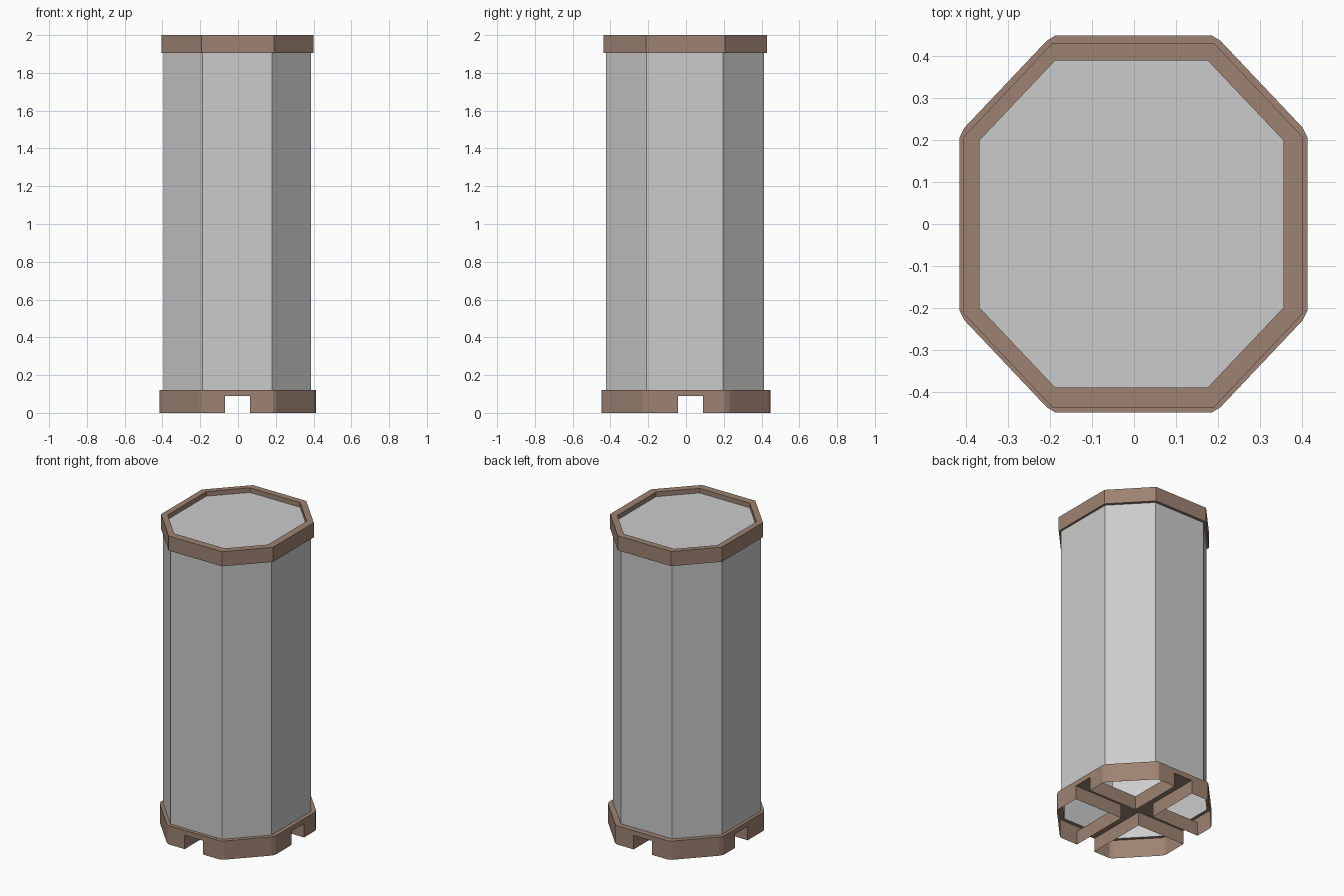
import bpy
import bmesh

cube = bpy.data.objects.get("Cube")
if cube:
    bpy.data.objects.remove(cube, do_unlink=True)


def material(name, colour):
    mat = bpy.data.materials.new(name)
    mat.use_nodes = True
    mat.diffuse_color = colour
    mat.node_tree.nodes["Principled BSDF"].inputs["Base Color"].default_value = colour
    return mat


brown = material("warm brown", (0.34, 0.225, 0.17, 1))
grey = material("light grey", (0.6, 0.6, 0.6, 1))


def outline(corner, cx=-0.006, cy=0.0):
    """Mirror one corner's points (front to side) into a full closed outline."""
    quarter = corner + [(x, -y) for x, y in reversed(corner)]
    full = quarter + [(-x, -y) for x, y in quarter]
    return [(x + cx, y + cy) for x, y in full]


def finish(name, bm, mat):
    mesh = bpy.data.meshes.new(name)
    bm.to_mesh(mesh)
    bm.free()
    mesh.materials.append(mat)
    obj = bpy.data.objects.new(name, mesh)
    bpy.context.collection.objects.link(obj)
    return obj


def loft(name, loops, mat, cap_start=False, cap_end=False):
    """Join (outline, height) loops with quads, with optional end caps."""
    bm = bmesh.new()
    rings = [[bm.verts.new((x, y, z)) for x, y in pts] for pts, z in loops]
    for a, b in zip(rings, rings[1:]):
        n = len(a)
        for i in range(n):
            j = (i + 1) % n
            bm.faces.new((a[j], a[i], b[i], b[j]))
    if cap_start:
        bm.faces.new(rings[0])
    if cap_end:
        bm.faces.new(list(reversed(rings[-1])))
    return finish(name, bm, mat)


body = outline([(0.185, 0.418), (0.391, 0.202)], -0.004, -0.006)
top_outer = outline([(0.192, 0.433), (0.403, 0.21)], -0.002, -0.003)
opening = outline([(0.181, 0.389), (0.361, 0.199)], -0.006, 0.0)
base_outer = outline([(0.186, 0.448), (0.206, 0.436), (0.402, 0.229), (0.414, 0.205)], -0.001)
base_inner = outline([(0.185, 0.418), (0.187, 0.416), (0.389, 0.204), (0.391, 0.202)], -0.004, -0.006)

RIM_TOP, SLOT_TOP, COLLAR, LID = 0.122, 0.09, 1.905, 1.97

# Tall eight-sided body, open below
loft("body", [(body, RIM_TOP), (body, COLLAR)], grey)

# Collar around the top: underside, outer wall, top lip, inner wall
loft("top_collar", [(body, COLLAR), (top_outer, COLLAR), (top_outer, 2.0),
                    (opening, 2.0), (opening, LID)], brown)

# Recessed lid
loft("lid", [(opening, LID)], grey, cap_end=True)

# Base rim, cut by two crossing channels
base = loft("base_rim", [(base_outer, 0.0), (base_outer, RIM_TOP)], brown, True, True)


def channel_cutter(name, x0, x1, y0, y1):
    bm = bmesh.new()
    bmesh.ops.create_cube(bm, size=1)
    for v in bm.verts:
        v.co = (x1 if v.co.x > 0 else x0, y1 if v.co.y > 0 else y0,
                SLOT_TOP if v.co.z > 0 else -SLOT_TOP)
    cutter = finish(name, bm, brown)
    cutter.hide_render = True
    return cutter


cutters = [channel_cutter("front_channel_cutter", -0.07, 0.063, -1, 1),
           channel_cutter("side_channel_cutter", -1, 1, -0.042, 0.089)]
for cutter in cutters:
    mod = base.modifiers.new(cutter.name, "BOOLEAN")
    mod.operation = "DIFFERENCE"
    mod.solver = "EXACT"
    mod.object = cutter
bpy.context.view_layer.update()
evaluated = base.evaluated_get(bpy.context.evaluated_depsgraph_get())
cut_mesh = bpy.data.meshes.new_from_object(evaluated)
base.modifiers.clear()
base.data = cut_mesh
for cutter in cutters:
    bpy.data.objects.remove(cutter, do_unlink=True)

# Open the rim above and below so it is a thin shell
bm = bmesh.new()
bm.from_mesh(base.data)
flat = [f for f in bm.faces
        if all(v.co.z < 0.001 for v in f.verts)
        or all(v.co.z > RIM_TOP - 0.001 for v in f.verts)]
bmesh.ops.delete(bm, geom=flat, context="FACES")
bm.to_mesh(base.data)
bm.free()

# Ledge between the base rim and the body
loft("base_ledge", [(base_outer, RIM_TOP), (base_inner, RIM_TOP)], brown)
